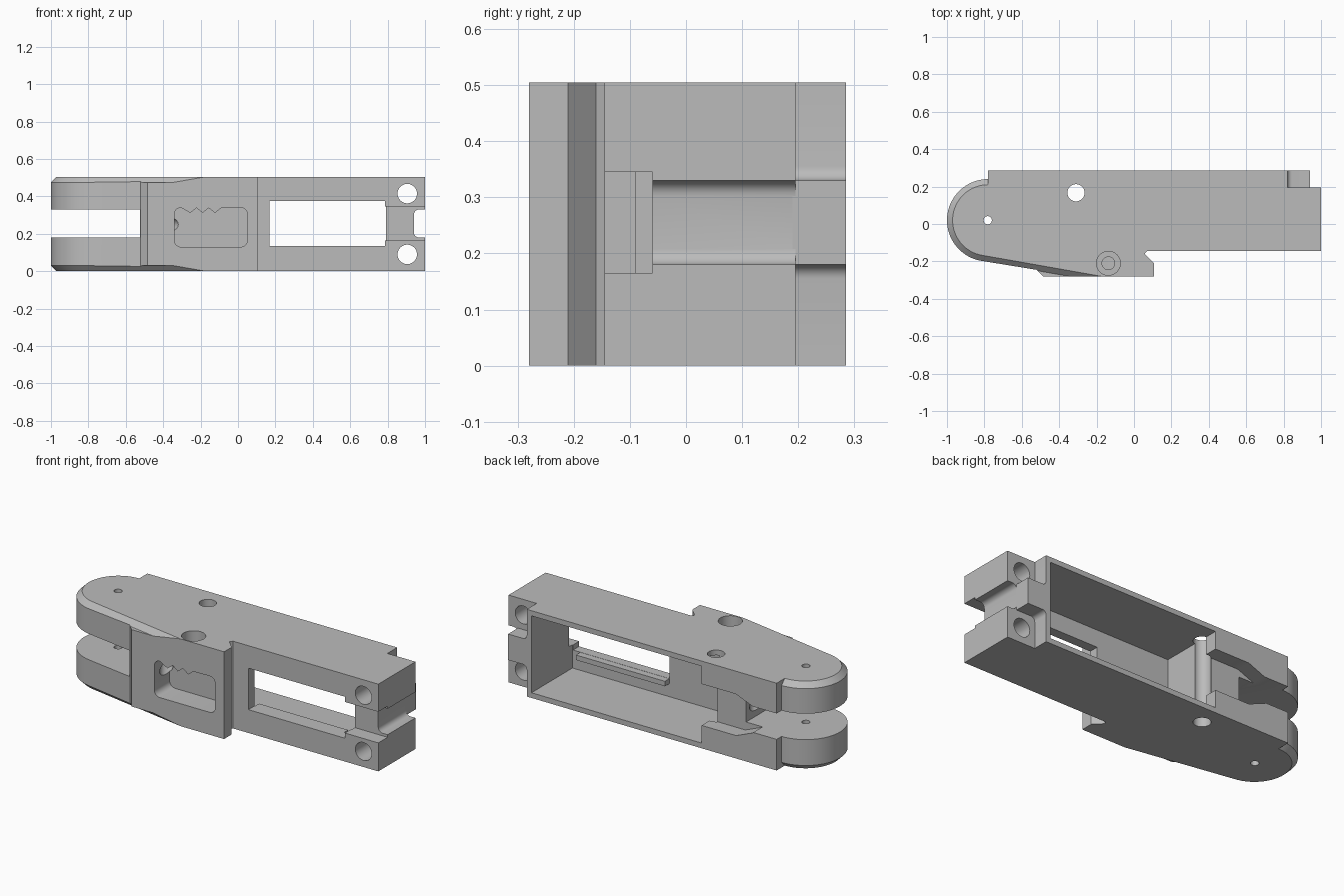
import bpy, bmesh, math
from mathutils import Vector

if "Cube" in bpy.data.objects:
    bpy.data.objects.remove(bpy.data.objects["Cube"], do_unlink=True)

H = 0.505            # body height
MID = H / 2

grey = bpy.data.materials.new("plain grey")
grey.use_nodes = True
grey.diffuse_color = (0.5, 0.5, 0.5, 1)
grey.node_tree.nodes["Principled BSDF"].inputs["Base Color"].default_value = (0.5, 0.5, 0.5, 1)


def finish(name, bm):
    bmesh.ops.recalc_face_normals(bm, faces=bm.faces)
    mesh = bpy.data.meshes.new(name)
    bm.to_mesh(mesh)
    bm.free()
    mesh.materials.append(grey)
    ob = bpy.data.objects.new(name, mesh)
    bpy.context.collection.objects.link(ob)
    return ob


def prism(name, pts, axis, a, b):
    """Extrude a 2D outline along y or z from a to b."""
    place = {"y": lambda p, t: (p[0], t, p[1]), "z": lambda p, t: (p[0], p[1], t)}[axis]
    bm = bmesh.new()
    face = bm.faces.new([bm.verts.new(place(p, a)) for p in pts])
    res = bmesh.ops.extrude_face_region(bm, geom=[face])
    shift = Vector(place((0, 0), b - a))
    bmesh.ops.translate(bm, vec=shift, verts=[v for v in res["geom"] if isinstance(v, bmesh.types.BMVert)])
    return finish(name, bm)


def box(name, x0, x1, y0, y1, z0, z1):
    return prism(name, [(x0, y0), (x1, y0), (x1, y1), (x0, y1)], "z", z0, z1)


def rod(name, start, end, r):
    start, end = Vector(start), Vector(end)
    d = end - start
    bm = bmesh.new()
    bmesh.ops.create_cone(bm, cap_ends=True, segments=40, radius1=r, radius2=r, depth=d.length)
    bm.transform(d.to_track_quat("Z", "Y").to_matrix().to_4x4())
    bmesh.ops.translate(bm, vec=(start + end) / 2, verts=bm.verts)
    return finish(name, bm)


def rounded(x0, x1, z0, z1, r, n=6):
    pts = []
    for cx, cz, a0 in ((x1 - r, z1 - r, 0), (x0 + r, z1 - r, 90), (x0 + r, z0 + r, 180), (x1 - r, z0 + r, 270)):
        for i in range(n + 1):
            a = math.radians(a0 + 90 * i / n)
            pts.append((cx + r * math.cos(a), cz + r * math.sin(a)))
    return pts


def combine(body, tool, op="DIFFERENCE"):
    mod = body.modifiers.new("bool", "BOOLEAN")
    mod.object, mod.operation, mod.solver = tool, op, "EXACT"
    bpy.context.view_layer.objects.active = body
    bpy.ops.object.modifier_apply(modifier=mod.name)
    bpy.data.objects.remove(tool, do_unlink=True)


# Plan outline: rounded hinge end, grip block, long arm
C = Vector((-0.78, 0.02))
R = 0.22
angles = [math.radians(90 + 170 * i / 36) for i in range(37)]
arc = [C + R * Vector((math.cos(a), math.sin(a))) for a in angles]
rim = Vector((math.cos(angles[-1]), math.sin(angles[-1])))
along = Vector((-rim.y, rim.x))
outline = [tuple(p) for p in arc] + [
    (-0.52, -0.245), (-0.485, -0.28), (0.107, -0.28), (0.107, -0.21), (0.057, -0.16), (0.07, -0.145),
    (1, -0.145), (1, 0.195), (0.82, 0.195), (0.82, 0.285), (-0.78, 0.285)]
body = prism("link_body", outline, "z", 0, H)


# Chamfer swept round the hinge end and on along the slanted side
def chamfer(flip):
    section = [(-0.03, 0), (0, -0.03), (0.09, -0.03), (0.09, 0.05), (-0.03, 0.05)]
    path = [(p, (p - C).normalized()) for p in arc]
    path.append((arc[-1] + along * 0.9, rim))
    bm = bmesh.new()
    rings = []
    for p, n in path:
        ring = []
        for u, dz in section:
            q = p + n * u
            ring.append(bm.verts.new((q.x, q.y, -dz if flip else H + dz)))
        rings.append(ring)
    k = len(section)
    for a, b in zip(rings, rings[1:]):
        for i in range(k):
            bm.faces.new((a[i], a[(i + 1) % k], b[(i + 1) % k], b[i]))
    bm.faces.new(rings[0])
    bm.faces.new(rings[-1])
    return finish("chamfer_cutter", bm)


for flip in (False, True):
    combine(body, chamfer(flip))

# Main cavity open at the back, window in the front wall
combine(body, box("cavity", -0.3, 0.79, -0.09, 0.4, 0.03, H - 0.03))
combine(body, box("window", 0.168, 0.786, -0.4, 0, 0.135, 0.375))

# Fork slot and the wider tapered pocket behind it
combine(body, box("fork_slot", -1.2, -0.525, -0.5, 0.5, 0.18, 0.33))
half = [(-0.27, 0.12), (-0.52, 0.12), (-0.63, 0.075)]
taper = [(x, MID - h) for x, h in half] + [(x, MID + h) for x, h in reversed(half)]
combine(body, prism("fork_pocket", taper, "y", 0.2, 0.4))

# Arm end: front recess, rounded end groove, bolt holes
combine(body, box("end_recess", 0.78, 1.1, -0.3, -0.06, 0.165, 0.345))
combine(body, prism("end_groove", rounded(0.94, 1.2, 0.18, 0.33, 0.028), "y", -0.3, 0.4))
for z in (0.09, H - 0.09):
    combine(body, rod("bolt_hole", (0.905, -0.3, z), (0.905, 0.4, z), 0.052))

# Tab at the back of the arm end with fillets into the wall
f = 0.025
tab = [(0.80, 0.18 - f)]
tab += [(0.82 + f - f * math.cos(t), 0.18 - f + f * math.sin(t)) for t in (math.pi / 2 * i / 6 for i in range(7))]
tab += [(0.94, 0.18), (0.94, 0.33)]
tab += [(x, H - 0.0 + 0.005 - z) for x, z in reversed(tab[:-2])]
combine(body, prism("tab", tab, "y", 0.19, 0.285), "UNION")

# Grip pocket with toothed upper edge
grip = rounded(-0.34, 0.05, 0.13, 0.34, 0.035)
split = 7   # first point after the upper right corner
teeth = [(-0.09 - 0.033 * i, 0.312 if i % 2 else 0.338) for i in range(6)]
combine(body, prism("grip_pocket", grip[:split] + teeth + grip[split:], "y", -0.4, -0.14))

# Pin holes, stepped screw hole, slanted passage
combine(body, rod("hinge_hole", (-0.782, 0.02, -0.1), (-0.782, 0.02, 0.6), 0.022))
combine(body, rod("pin_hole", (-0.31, 0.167, -0.1), (-0.31, 0.167, 0.6), 0.046))
combine(body, rod("screw_head_hole", (-0.137, -0.21, 0.44), (-0.137, -0.21, 0.6), 0.064))
combine(body, rod("screw_hole", (-0.137, -0.21, 0.3), (-0.137, -0.21, 0.6), 0.034))
combine(body, rod("passage", (-0.58, 0.19, 0.25), (-0.3, -0.23, 0.25), 0.034))

bpy.ops.object.select_all(action="DESELECT")
body.select_set(True)
bpy.context.view_layer.objects.active = body
bpy.ops.object.shade_smooth_by_angle(angle=math.radians(25))

# Ledge inside under the window
box("window_ledge", 0.17, 0.74, -0.1, -0.05, 0.105, 0.134)
